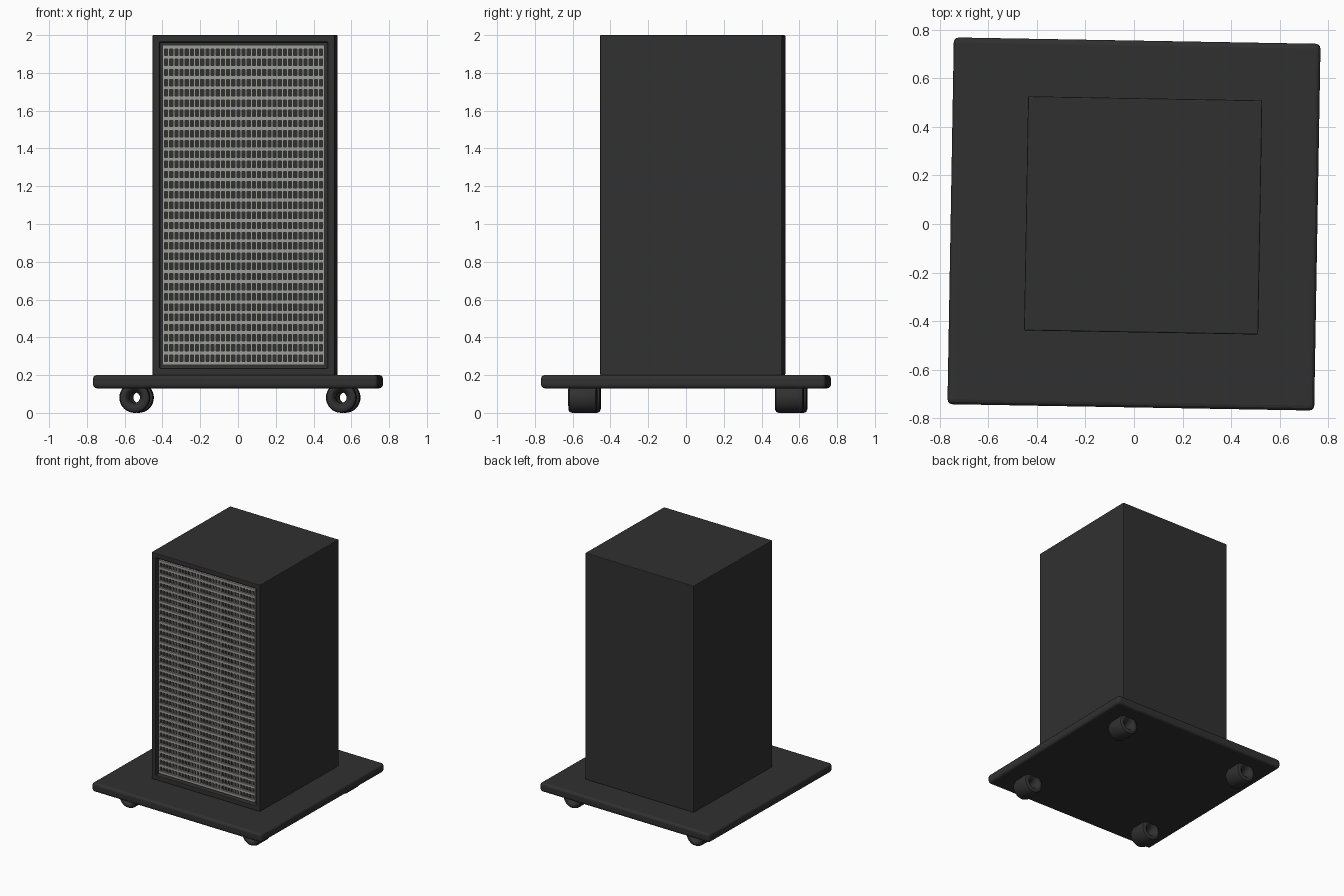
import bpy, bmesh, math
from mathutils import Matrix, Vector

if "Cube" in bpy.data.objects:
    bpy.data.objects.remove(bpy.data.objects["Cube"])

TURN = Matrix.Rotation(math.radians(-1), 4, 'Z')   # whole model is turned slightly


def material(name, rgb):
    m = bpy.data.materials.new(name)
    m.diffuse_color = (*rgb, 1)
    m.use_nodes = True
    m.node_tree.nodes["Principled BSDF"].inputs["Base Color"].default_value = m.diffuse_color
    return m


DARK = material("charcoal_black", (0.03, 0.03, 0.03))
GREY = material("grille_grey", (0.34, 0.335, 0.315))


def add_box(bm, centre, size):
    mat = Matrix.Translation(centre) @ Matrix.Diagonal((*size, 1))
    return bmesh.ops.create_cube(bm, size=1, matrix=mat)


def finish(name, bm, mat, bevel=0, segments=2):
    bmesh.ops.transform(bm, matrix=TURN, verts=bm.verts)
    bmesh.ops.recalc_face_normals(bm, faces=bm.faces)
    me = bpy.data.meshes.new(name)
    bm.to_mesh(me)
    bm.free()
    me.materials.append(mat)
    ob = bpy.data.objects.new(name, me)
    bpy.context.collection.objects.link(ob)
    if bevel:
        mod = ob.modifiers.new("bevel", 'BEVEL')
        mod.width, mod.segments = bevel, segments
        mod.limit_method = 'ANGLE'
    return ob


# base plate
bm = bmesh.new()
add_box(bm, (0, 0, 0.165), (1.51, 1.51, 0.07))
finish("base_plate", bm, DARK, 0.02, 3)

# cabinet with a recessed front panel
CX, CY, W, Z0, Z1 = 0.037, 0.036, 0.964, 0.2, 2.0
FRAME, DEPTH = 0.053, 0.04
bm = bmesh.new()
add_box(bm, (CX, CY, (Z0 + Z1) / 2), (W, W, Z1 - Z0))
bm.normal_update()
front = min(bm.faces, key=lambda f: f.calc_center_median().y)
bmesh.ops.inset_region(bm, faces=[front], thickness=FRAME)
out = bmesh.ops.extrude_discrete_faces(bm, faces=[front])
bmesh.ops.translate(bm, verts=out["faces"][0].verts, vec=(0, DEPTH, 0))
finish("cabinet", bm, DARK, 0.005, 2)

# grille: crossed bars inside the recess
N = 31
gw, gh = W - 2 * FRAME, Z1 - Z0 - 2 * FRAME
gy, zc = CY - W / 2 + 0.02, (Z0 + Z1) / 2
tx, tz = 0.010, 0.020
bm = bmesh.new()
for i in range(N + 1):
    t = i / N - 0.5
    add_box(bm, (CX, gy, zc + t * (gh - tz)), (gw, 0.016, tz))
    add_box(bm, (CX + t * (gw - tx), gy + 0.002, zc), (tx, 0.014, gh))
finish("grille", bm, GREY)

# hollow rollers: closed profile (radius, y) spun about the y axis
R, L = 0.081, 0.076
half = [(0.028, 0.045), (0.046, L - 0.004), (0.054, L), (R - 0.018, L),
        (R - 0.005, L - 0.006), (R, L - 0.02)]
profile = half + [(r, -y) for r, y in reversed(half)]
SIDES = 32
for sx, xn in ((-1, "left"), (1, "right")):
    for sy, yn in ((-1, "front"), (1, "back")):
        bm = bmesh.new()
        centre = Vector((0.01 + sx * 0.547, 0.01 + sy * 0.547, R))
        rings = []
        for k in range(SIDES):
            a = 2 * math.pi * k / SIDES
            rings.append([bm.verts.new(centre + Vector((r * math.cos(a), y, r * math.sin(a))))
                          for r, y in profile])
        n = len(profile)
        for k in range(SIDES):
            p, q = rings[k], rings[(k + 1) % SIDES]
            for j in range(n):
                bm.faces.new((p[j], p[(j + 1) % n], q[(j + 1) % n], q[j]))
        ob = finish(f"{yn}_{xn}_roller", bm, DARK)
        bpy.ops.object.select_all(action='DESELECT')
        ob.select_set(True)
        bpy.context.view_layer.objects.active = ob
        bpy.ops.object.shade_smooth_by_angle(angle=math.radians(35))
